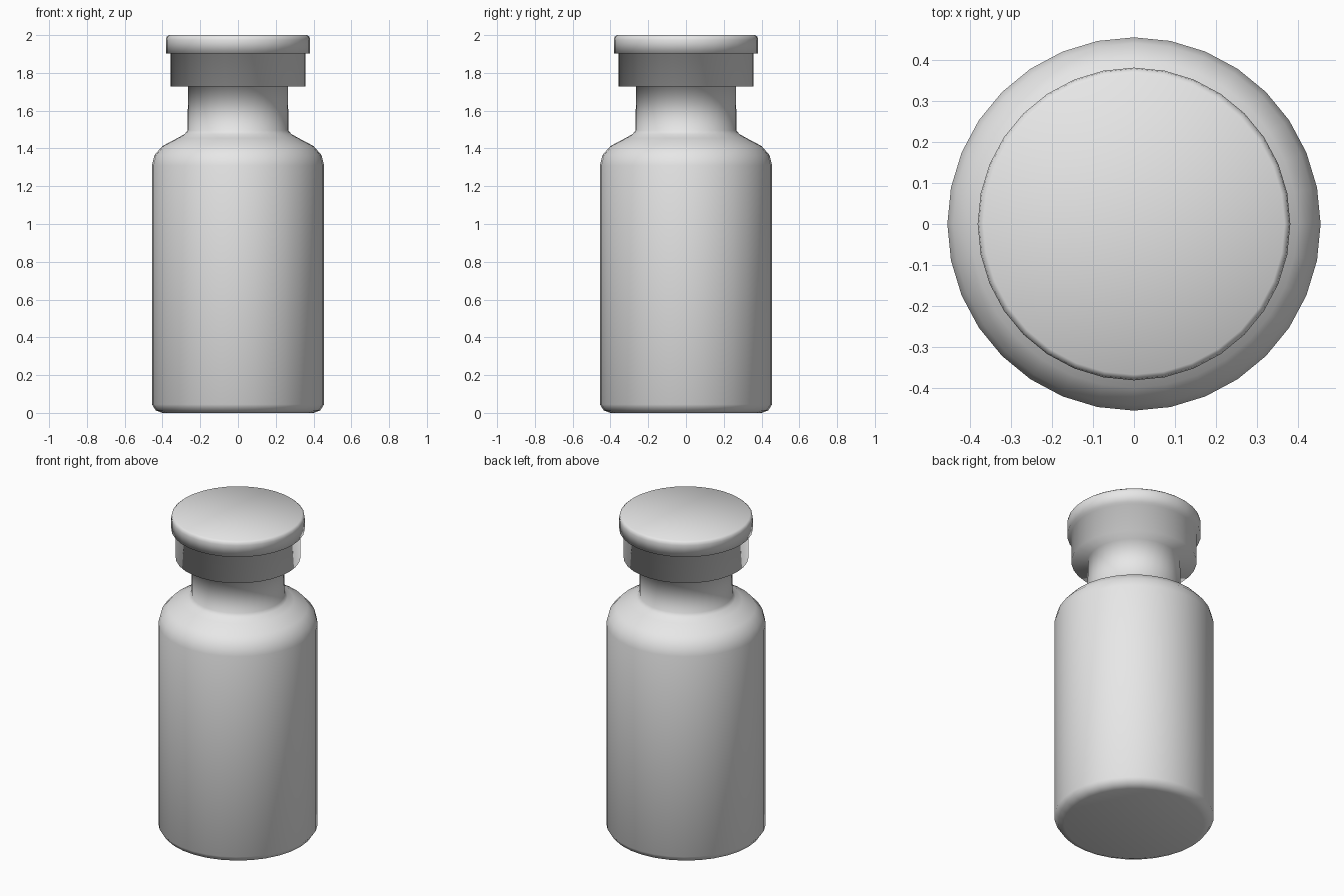
import bpy
import bmesh
from math import tau
from mathutils import Vector

cube = bpy.data.objects.get("Cube")
if cube:
    bpy.data.objects.remove(cube, do_unlink=True)

SIDES = 32


def make_material(name, colour):
    mat = bpy.data.materials.new(name)
    mat.use_nodes = True
    mat.diffuse_color = colour
    mat.node_tree.nodes["Principled BSDF"].inputs["Base Color"].default_value = colour
    return mat


def lathe(name, profile, mat):
    """Revolve (radius, height) points about z into a smooth closed surface."""
    bm = bmesh.new()
    verts = [bm.verts.new((r, 0, z)) for r, z in profile]
    edges = [bm.edges.new(pair) for pair in zip(verts, verts[1:])]
    bmesh.ops.spin(bm, geom=verts + edges, cent=(0, 0, 0), axis=(0, 0, 1),
                   angle=tau, steps=SIDES, dvec=Vector())
    bmesh.ops.remove_doubles(bm, verts=bm.verts[:], dist=0.0005)
    bmesh.ops.recalc_face_normals(bm, faces=bm.faces[:])
    for face in bm.faces:
        face.smooth = True
    mesh = bpy.data.meshes.new(name)
    bm.to_mesh(mesh)
    bm.free()
    mesh.materials.append(mat)
    obj = bpy.data.objects.new(name, mesh)
    bpy.context.collection.objects.link(obj)
    return obj


grey = make_material("light grey", (0.8, 0.8, 0.8, 1))

# Flat base with a small rounded heel
base = [(0, 0), (0.40, 0), (0.435, 0.013), (0.456, 0.045)]
# Straight wall turning into the rounded shoulder
shoulder = [(0.456, 1.31), (0.442, 1.365), (0.40, 1.413), (0.32, 1.455), (0.283, 1.476)]
# Narrow neck
neck = [(0.267, 1.495), (0.265, 1.727)]
# Square collar under the cap
collar = [(0.358, 1.727), (0.358, 1.903)]
# Overhanging cap with a rounded top rim
cap = [(0.382, 1.903), (0.382, 1.975), (0.379, 1.99), (0.368, 2.0), (0, 2.0)]

# The bottle is one continuous turned surface
lathe("bottle", base + shoulder + neck + collar + cap, grey)
